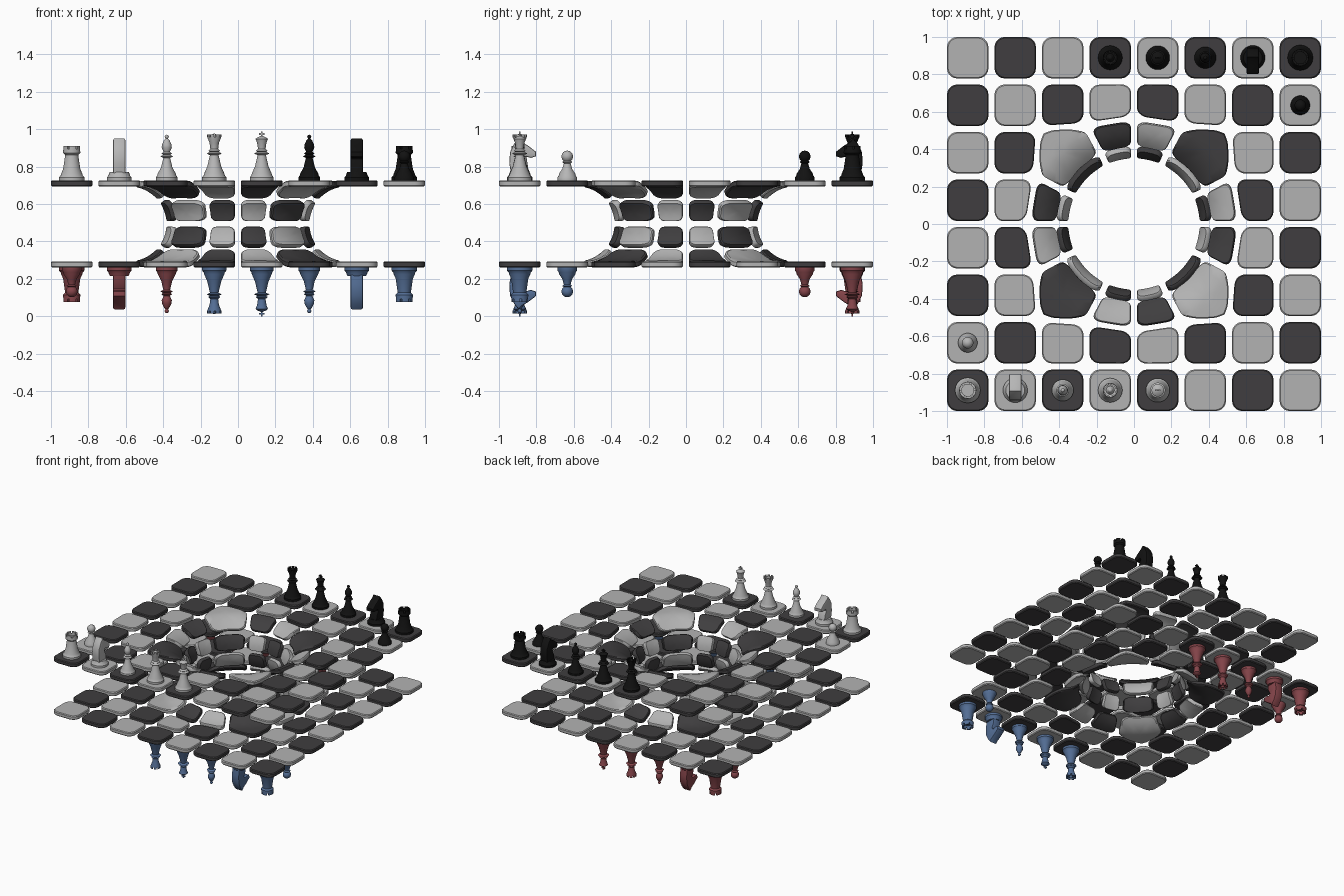
import bpy, bmesh
from math import pi, sin, cos, radians, hypot, atan2
from mathutils import Vector, Matrix

if "Cube" in bpy.data.objects:
    bpy.data.objects.remove(bpy.data.objects["Cube"])

P = 0.254            # grid pitch
TOP, MID = 0.727, 0.494
ARC = TOP - MID      # radius of the throat curve
RC = 0.35 + ARC      # where the flat deck starts to bend
THICK, GAP = 0.033, 0.016


def material(name, c):
    m = bpy.data.materials.new(name)
    m.diffuse_color = (*c, 1)
    m.use_nodes = True
    m.node_tree.nodes["Principled BSDF"].inputs["Base Color"].default_value = m.diffuse_color
    return m


LIGHT = material("light_tile", (0.45, 0.45, 0.45))
DARK = material("dark_tile", (0.05, 0.048, 0.05))
WHITE = material("white_piece", (0.47, 0.47, 0.47))
BLACK = material("black_piece", (0.006, 0.006, 0.006))
RED = material("red_piece", (0.24, 0.06, 0.07))
BLUE = material("blue_piece", (0.09, 0.16, 0.31))


def make(name, mesh, mat, matrix=Matrix(), flip=False):
    me = mesh.copy()
    me.name = name
    me.transform(matrix)
    if flip:
        me.flip_normals()
    me.materials.clear()
    me.materials.append(mat)
    ob = bpy.data.objects.new(name, me)
    bpy.context.collection.objects.link(ob)
    return ob


def to_mesh(bm):
    bmesh.ops.recalc_face_normals(bm, faces=bm.faces)
    me = bpy.data.meshes.new("source")
    bm.to_mesh(me)
    bm.free()
    return me


# ---------- board: flat deck rolled down into a round throat ----------
def surface(q, h):
    r, a = hypot(q.x, q.y), atan2(q.y, q.x)
    phi = min(pi / 2, pi / 2 - (RC - r) / ARC)
    rr = r if r > RC else RC - ARC * cos(phi)
    c, s = (0, 1) if r > RC else (cos(phi), sin(phi))
    rr -= h * c
    return Vector((rr * cos(a), rr * sin(a), MID + ARC * s + h * s))


def line(a, b):
    return lambda u: a.lerp(b, u)


def arc(r, a, b):
    return lambda u: Vector((r * cos(radians(a + (b - a) * u)), r * sin(radians(a + (b - a) * u))))


def corner(a, k, b):
    def f(u):
        if u < 0.4:
            return a.lerp(k, u * 2)
        if u > 0.6:
            return k.lerp(b, u * 2 - 1)
        t = (u - 0.4) / 0.2
        p, q = a.lerp(k, 0.8), k.lerp(b, 0.2)
        return p.lerp(k, t).lerp(k.lerp(q, t), t)
    return f


OUTLINE = []
for n in range(4):
    t0 = n * pi / 2
    cx, cy = [(1, 1), (-1, 1), (-1, -1), (1, -1)][n]
    for s in range(6):
        t = t0 + s * pi / 10
        OUTLINE.append(Vector((cx * 0.25 + 0.25 * cos(t), cy * 0.25 + 0.25 * sin(t))))
    d = Vector((-sin(t0 + 0), cos(t0)))
    nxt = Vector((-cy * 0.25, cx * 0.25)) + 0.25 * Vector((-sin(t0), cos(t0)))
    last = OUTLINE[-1].copy()
    OUTLINE += [last.lerp(nxt, k / 4) for k in (1, 2, 3)]
LAYERS = [(0.35, 0), (0.7, 0), (0.95, 0), (1, -0.006), (1, -0.027),
          (0.95, -THICK), (0.7, -THICK), (0.35, -THICK)]


def tile(bm, A, B):
    def pt(u, v, h=0):
        return surface(A(u).lerp(B(u), v), h)

    def inset(q, h):
        u, v = q.x + 0.5, q.y + 0.5
        dv = GAP / (pt(0.5, 0) - pt(0.5, 1)).length
        v = dv + v * (1 - 2 * dv)
        du = GAP / (pt(0, v) - pt(1, v)).length
        return bm.verts.new(pt(du + u * (1 - 2 * du), v, h))
    rings = [[inset(q * s, h) for q in OUTLINE] for s, h in LAYERS]
    n = len(OUTLINE)
    for a, b in zip(rings, rings[1:]):
        for k in range(n):
            bm.faces.new((a[k], a[(k + 1) % n], b[(k + 1) % n], b[k]))
    for ring, h in ((rings[0], 0), (rings[-1], -THICK)):
        c = inset(Vector((0, 0)), h)
        for k in range(n):
            bm.faces.new((ring[k], ring[(k + 1) % n], c))


def vert(i, j):
    x, y = i * P, j * P
    if abs(j) == 2 and i == 0:
        y *= 0.565 / 0.508
    if abs(i) == 2 and j == 0:
        x *= 0.565 / 0.508
    if (abs(i), abs(j)) == (1, 2):
        y *= 1.035
    if (abs(i), abs(j)) == (2, 1):
        x *= 1.035
    return Vector((x, y))


decks = [bmesh.new(), bmesh.new()]     # dark, light
for i in range(-4, 4):
    for j in range(-4, 4):
        if -2 <= i < 2 and -2 <= j < 2:
            continue
        tile(decks[(i + j) % 2], line(vert(i, j), vert(i + 1, j)),
             line(vert(i, j + 1), vert(i + 1, j + 1)))

# three throat columns per quarter, each with a bent tile and a wall tile
R1 = RC - ARC * radians(52)
R2 = RC - ARC * pi / 2
for q in range(4):
    rot = Matrix.Rotation(q * pi / 2, 2)
    v = [rot @ Vector(w) for w in ((0.565, 0), (2.07 * P, P), (2 * P, 2 * P), (P, 2.07 * P), (0, 0.565))]
    cols = [(line(v[0], v[1]), 0, 25), (corner(v[1], v[2], v[3]), 25, 65), (line(v[3], v[4]), 65, 90)]
    for k, (outer, a, b) in enumerate(cols):
        a, b = a + q * 90, b + q * 90
        par = (k + q) % 2              # the +x side starts on a dark square
        cell = 1 if par == 0 else 0
        tile(decks[cell], outer, arc(R1, a, b))
        tile(decks[1 - cell], arc(R1, a, b), arc(R2, a, b))

MIRROR = Matrix.Translation((0, 0, 2 * MID)) @ Matrix.Diagonal((1, 1, -1, 1))
for k, bm in enumerate(decks):
    me = to_mesh(bm)
    make("upper_" + ("dark", "light")[k] + "_tiles", me, (DARK, LIGHT)[k])
    make("lower_" + ("light", "dark")[k] + "_tiles", me, (LIGHT, DARK)[k], MIRROR, True)


# ---------- pieces ----------
def lathe(profile, notch=None, seg=24):
    bm = bmesh.new()
    rings = []
    for r, z in profile:
        if r == 0:
            rings.append([bm.verts.new((0, 0, z))] * seg)
        else:
            rings.append([bm.verts.new((r * cos(2 * pi * k / seg), r * sin(2 * pi * k / seg), z))
                          for k in range(seg)])
    raised = []
    for n, (a, b) in enumerate(zip(rings, rings[1:])):
        for k in range(seg):
            m = (k + 1) % seg
            f = bm.faces.new(list(dict.fromkeys((a[k], a[m], b[m], b[k]))))
            if notch and n == notch[0] and k % notch[1]:
                raised.append(f)
    if notch:                          # battlements or crown points
        res = bmesh.ops.extrude_face_region(bm, geom=raised)
        bmesh.ops.translate(bm, vec=(0, 0, notch[2]),
                            verts=[g for g in res["geom"] if isinstance(g, bmesh.types.BMVert)])
        bmesh.ops.delete(bm, geom=[f for f in raised if f.is_valid], context='FACES_ONLY')
    return bm


def foot(r):
    return [(0, 0), (r, 0), (r, 0.016), (r * 0.87, 0.026), (r * 0.83, 0.036)]


def ball(r, z, start=40):
    return [(r * sin(radians(t)), z - r * cos(radians(t))) for t in range(start, 180, 20)] + [(0, z + r)]


def box(bm, size, z):
    bmesh.ops.create_cube(bm, size=1, matrix=Matrix.Translation((0, 0, z)) @ Matrix.Diagonal((*size, 1)))


pawn = lathe(foot(0.052) + [(0.027, 0.06), (0.018, 0.09), (0.027, 0.098), (0.018, 0.105)] + ball(0.031, 0.128))
rook = lathe(foot(0.068) + [(0.046, 0.06), (0.035, 0.135), (0.046, 0.146), (0.045, 0.168),
                            (0.032, 0.168), (0.032, 0.155), (0, 0.155)], (8, 4, 0.016))
bishop = lathe(foot(0.058) + [(0.03, 0.07), (0.018, 0.12), (0.034, 0.128), (0.02, 0.136), (0.028, 0.143),
                              (0.017, 0.152), (0.027, 0.175), (0.026, 0.19), (0.016, 0.212), (0.007, 0.223)]
               + ball(0.011, 0.233))
queen = lathe(foot(0.065) + [(0.037, 0.075), (0.023, 0.135), (0.04, 0.143), (0.025, 0.152), (0.032, 0.158),
                             (0.021, 0.168), (0.025, 0.2), (0.038, 0.232), (0.03, 0.232),
                             (0.022, 0.228)] + ball(0.013, 0.237, 100), (12, 3, 0.014))
king = lathe(foot(0.064) + [(0.036, 0.075), (0.022, 0.135), (0.041, 0.143), (0.024, 0.152), (0.032, 0.158),
                            (0.02, 0.168), (0.025, 0.2), (0.033, 0.222), (0.024, 0.229), (0.009, 0.236), (0, 0.238)])
box(king, (0.009, 0.009, 0.031), 0.2455)
box(king, (0.028, 0.009, 0.009), 0.248)

# knight: turned foot plus a horse head cut from a side outline
head = bmesh.new()
side = [(-0.045, 0.03), (-0.056, 0.09), (-0.052, 0.15), (-0.03, 0.195), (-0.005, 0.224), (0.012, 0.205),
        (0.045, 0.185), (0.088, 0.152), (0.086, 0.128), (0.06, 0.12), (0.03, 0.128), (0.018, 0.115),
        (0.038, 0.08), (0.045, 0.03)]
f = head.faces.new([head.verts.new((-0.033, y, z)) for y, z in side])
ext = bmesh.ops.extrude_face_region(head, geom=[f])
bmesh.ops.translate(head, vec=(0.066, 0, 0), verts=[g for g in ext["geom"] if isinstance(g, bmesh.types.BMVert)])
if not any(all(abs(v.co.x + 0.033) < 1e-5 for v in g.verts) for g in head.faces):
    head.faces.new([v for v in head.verts if v.co.x < 0][:len(side)])
bmesh.ops.recalc_face_normals(head, faces=head.faces)
rim = [e for e in head.edges if abs(e.verts[0].co.x - e.verts[1].co.x) < 1e-5]
bmesh.ops.bevel(head, geom=rim, offset=0.008, segments=2, profile=0.5, affect='EDGES')
head_mesh = to_mesh(head)
knight = lathe(foot(0.066) + [(0.05, 0.045), (0, 0.045)])
knight.from_mesh(head_mesh)

meshes = {n: to_mesh(b) for n, b in dict(pawn=pawn, rook=rook, knight=knight, bishop=bishop,
                                         queen=queen, king=king).items()}
# five back-row pieces and one pawn per team: (name, material, direction from rook corner, y side, below)
for team, mat, sx, sy, below in (("white", WHITE, -1, -1, False), ("black", BLACK, 1, 1, False),
                                 ("blue", BLUE, 1, -1, True), ("red", RED, -1, 1, True)):
    row = ["rook", "knight", "bishop"] + (["queen", "king"] if sx < 0 else ["king", "queen"])
    spots = [(n, sx * (3.5 - k) * P, sy * 3.5 * P) for k, n in enumerate(row)]
    spots.append(("pawn", sx * 3.5 * P, sy * 2.5 * P))
    for n, x, y in spots:
        m = Matrix.Translation((x, y, TOP)) @ Matrix.Rotation(pi if sy > 0 else 0, 4, 'Z')
        make(team + "_" + n, meshes[n], mat, MIRROR @ m if below else m, below)

for ob in bpy.context.scene.objects:
    ob.select_set(True)
    bpy.context.view_layer.objects.active = ob
bpy.ops.object.shade_smooth_by_angle(angle=radians(35))
